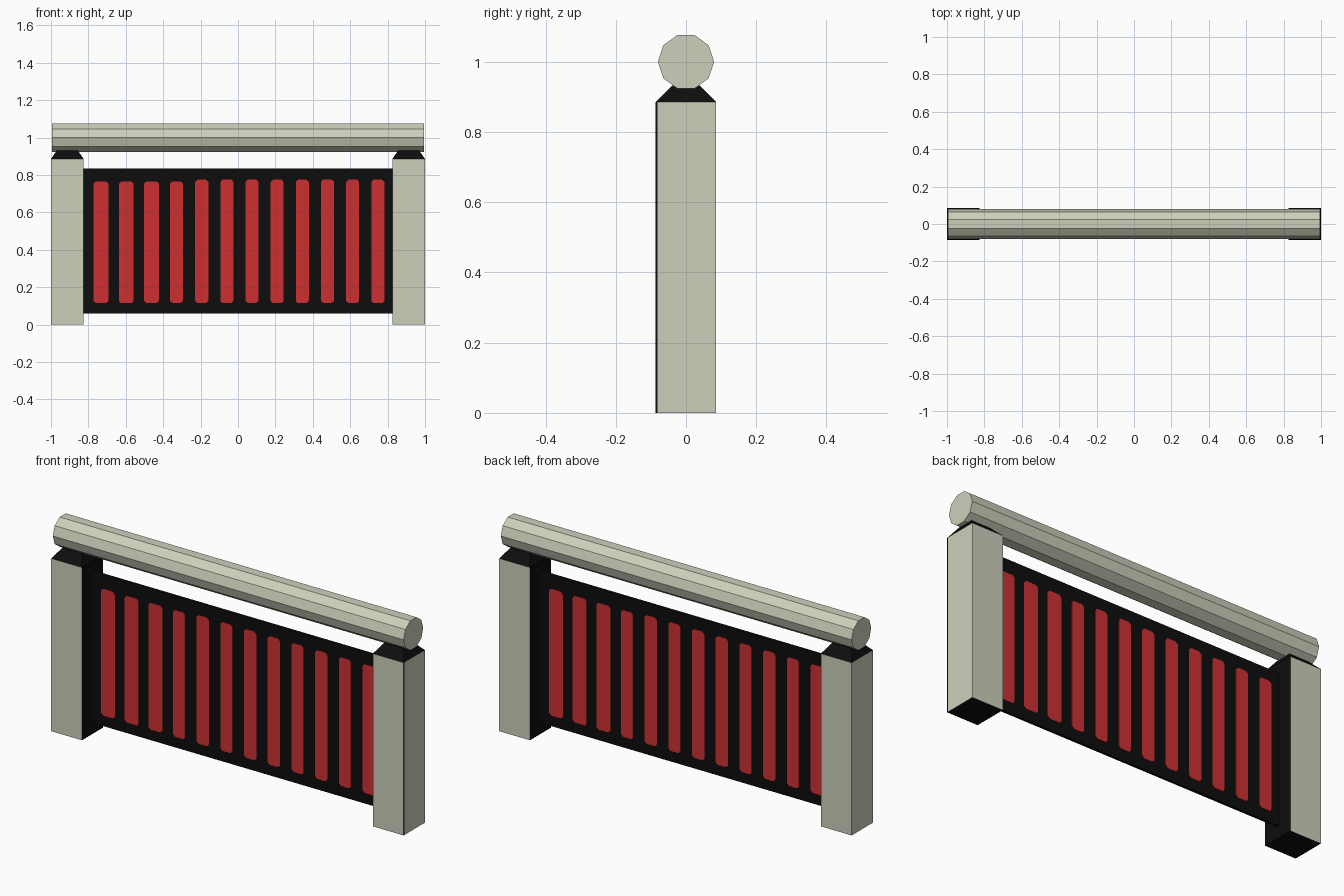
import bpy, bmesh, math

if "Cube" in bpy.data.objects:
    bpy.data.objects.remove(bpy.data.objects["Cube"])


def material(name, rgb):
    m = bpy.data.materials.new(name)
    m.diffuse_color = (*rgb, 1)
    m.use_nodes = True
    m.node_tree.nodes["Principled BSDF"].inputs["Base Color"].default_value = m.diffuse_color
    return m


CREAM = material("cream", (0.61, 0.63, 0.50))
BLACK = material("black", (0.004, 0.004, 0.004))
RED = material("red", (0.61, 0.030, 0.032))


def finish(name, bm, mats):
    bmesh.ops.recalc_face_normals(bm, faces=bm.faces[:])
    me = bpy.data.meshes.new(name)
    bm.to_mesh(me)
    bm.free()
    for m in mats:
        me.materials.append(m)
    ob = bpy.data.objects.new(name, me)
    bpy.context.collection.objects.link(ob)
    return ob


def box(x0, x1, y0, y1, z0, z1):
    bm = bmesh.new()
    bmesh.ops.create_cube(bm, size=1)
    for v in bm.verts:
        v.co = ((x0 + x1) / 2 + v.co.x * (x1 - x0),
                (y0 + y1) / 2 + v.co.y * (y1 - y0),
                (z0 + z1) / 2 + v.co.z * (z1 - z0))
    return bm


def prism(bm, points, offset):
    """Extrude a flat outline of 3D points by an offset along x and y."""
    a = [bm.verts.new(p) for p in points]
    b = [bm.verts.new((p[0] + offset[0], p[1] + offset[1], p[2])) for p in points]
    bm.faces.new(a)
    bm.faces.new(b[::-1])
    n = len(a)
    for i in range(n):
        j = (i + 1) % n
        bm.faces.new((a[j], a[i], b[i], b[j]))


for side, label in ((-1, "left"), (1, "right")):
    cx = side * 0.9125
    # post: cream outside, black on inner face and ends
    bm = box(cx - 0.0875, cx + 0.0875, -0.086, 0.086, 0, 0.886)
    bm.normal_update()
    for f in bm.faces:
        if abs(f.normal.z) > 0.5 or f.normal.x * side < -0.5:
            f.material_index = 1
    finish(label + "_post", bm, [CREAM, BLACK])
    # tapered cap carrying the rail
    bm = box(cx - 0.0875, cx + 0.0875, -0.086, 0.086, 0.886, 0.932)
    for v in bm.verts:
        if v.co.z > 0.9:
            v.co.x = cx + (v.co.x - cx) * 0.63
            v.co.y *= 0.46
    finish(label + "_cap", bm, [BLACK])

# narrow dark edge on the right post
finish("post_edge_strip", box(0.999, 1.0008, -0.0875, -0.081, 0, 0.886), [BLACK])

# ten-sided top rail
bm = bmesh.new()
ring = [(-0.995, 0.08 * math.cos(i * math.pi / 5), 1.0 + 0.08 * math.sin(i * math.pi / 5))
        for i in range(10)]
prism(bm, ring, (1.99, 0))
finish("top_rail", bm, [CREAM])

# thin panel
finish("panel", box(-0.826, 0.826, -0.007, 0.007, 0.06, 0.836), [BLACK])

# painted red bars, back set is the front set turned half round
for s, label in ((1, "front"), (-1, "back")):
    bm = bmesh.new()
    for i in range(12):
        cx = -0.732 + 0.1345 * i
        w = 0.040 if i < 3 else 0.035
        z0, z1 = 0.115, 0.765 if i < 4 else 0.775
        c = 0.012
        pts = [(-w + c, z0), (w - c, z0), (w, z0 + c), (w, z1 - c),
               (w - c, z1), (-w + c, z1), (-w, z1 - c), (-w, z0 + c)]
        prism(bm, [(s * (cx + x), s * -0.0065, z) for x, z in pts], (0, s * -0.002))
    finish(label + "_red_bars", bm, [RED])
